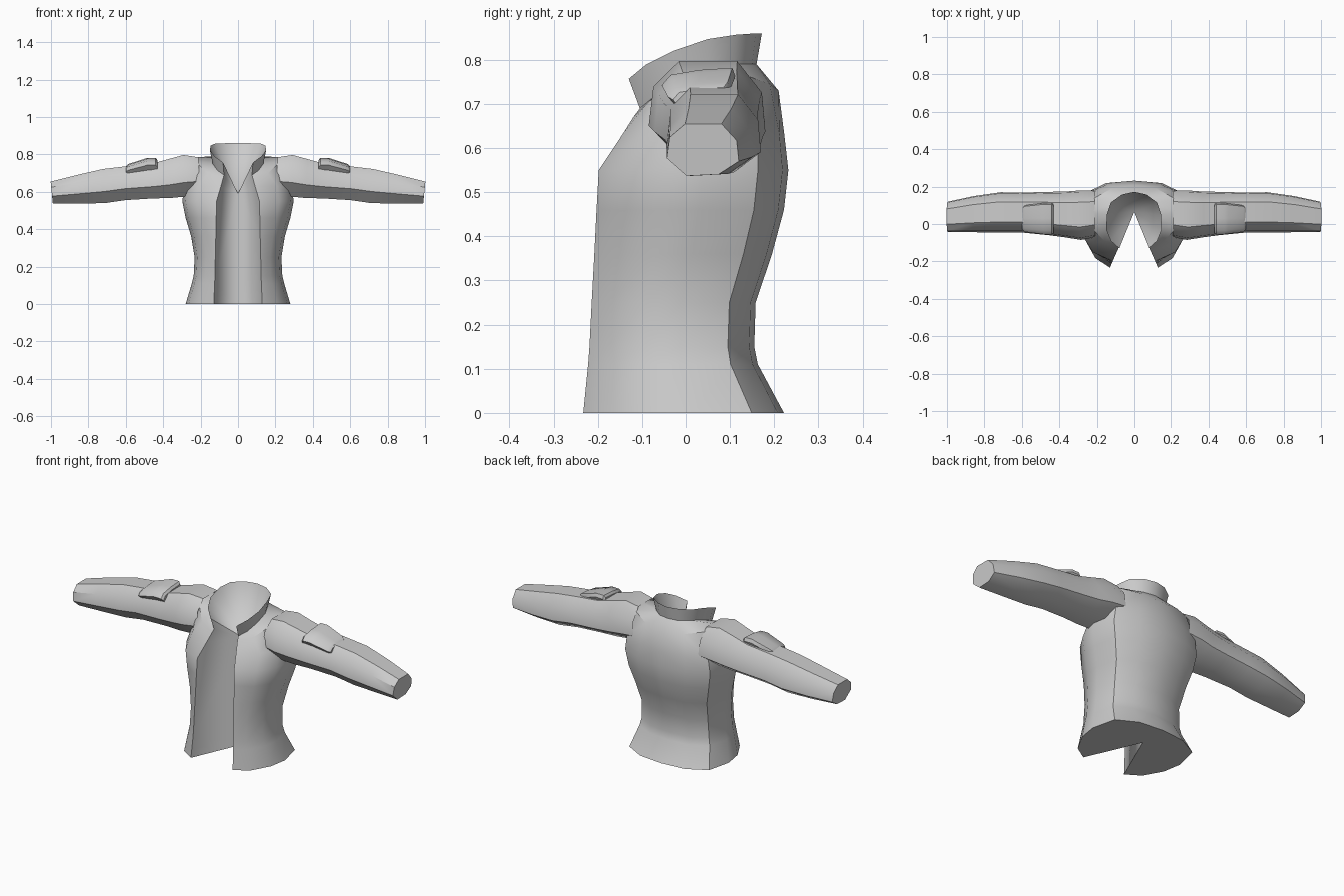
import bpy, bmesh, math

cube = bpy.data.objects.get("Cube")
if cube:
    bpy.data.objects.remove(cube, do_unlink=True)

cloth = bpy.data.materials.new("light_grey_cloth")
cloth.use_nodes = True
GREY = (0.6, 0.6, 0.6, 1)
cloth.diffuse_color = GREY
cloth.node_tree.nodes["Principled BSDF"].inputs["Base Color"].default_value = GREY


def finish(bm, name, angle):
    """Turn a half mesh into a mirrored, smooth shaded object."""
    bmesh.ops.recalc_face_normals(bm, faces=bm.faces[:])
    mesh = bpy.data.meshes.new(name)
    bm.to_mesh(mesh)
    bm.free()
    mesh.materials.append(cloth)
    ob = bpy.data.objects.new(name, mesh)
    bpy.context.collection.objects.link(ob)
    bpy.ops.object.select_all(action='DESELECT')
    bpy.context.view_layer.objects.active = ob
    ob.select_set(True)
    bpy.ops.object.shade_smooth_by_angle(angle=math.radians(angle))
    mirror = ob.modifiers.new("mirror", 'MIRROR')
    mirror.use_clip = True
    bpy.ops.object.modifier_move_to_index(modifier="mirror", index=0)
    return ob


def loft(bm, rings, closed):
    """Skin a list of point rings with quads and return the vertex rings."""
    rows = [[bm.verts.new(p) for p in ring] for ring in rings]
    n = len(rows[0])
    for a, b in zip(rows, rows[1:]):
        for i in range(n if closed else n - 1):
            j = (i + 1) % n
            bm.faces.new((a[i], a[j], b[j], b[i]))
    return rows


# Torso: half outlines from the front edge round to the middle of the back
OUTLINE = [(0, 0), (.74, .11), (.94, .33), (1, .55), (.89, .84), (.5, .97), (0, 1)]
SPINE_Y = .065


def torso_ring(z, width, front, back):
    ring = [(width * fx, front + (back - front) * fy, z) for fx, fy in OUTLINE]
    ring[0] = (.435 * (SPINE_Y - front), front, z)
    return ring


levels = [(0, .28, -.233, .222), (.11, .247, -.222, .163), (.15, .237, -.219, .155),
          (.25, .232, -.214, .158), (.36, .25, -.208, .195), (.46, .28, -.203, .222),
          (.55, .298, -.198, .232), (.63, .285, -.145, .223)]
shoulder = [(.08, -.12, .67), (.16, -.09, .70), (.23, -.02, .765), (.25, .06, .785),
            (.22, .135, .765), (.12, .19, .745), (0, .21, .73)]
collar_base = [(.075, -.105, .69), (.11, -.075, .715), (.135, -.02, .75),
               (.135, .05, .775), (.11, .11, .79), (.06, .15, .79), (0, .16, .79)]
collar_rim = [(.08, -.13, .757), (.125, -.09, .79), (.15, -.03, .82),
              (.147, .05, .847), (.125, .115, .857), (.065, .158, .86), (0, .172, .86)]

bm = bmesh.new()
rows = loft(bm, [torso_ring(*l) for l in levels] + [shoulder, collar_base, collar_rim], False)
low = bm.verts.new((0, SPINE_Y, 0))
high = bm.verts.new((0, SPINE_Y, .59))
bm.faces.new(rows[0] + [low])                       # hem
bm.faces.new([r[0] for r in rows] + [high, low])    # open front wall
for a, b in zip(rows[-1], rows[-1][1:]):            # inside of the collar
    bm.faces.new((a, b, high))
finish(bm, "jacket_body", 40)

# Sleeves: eight sided tubes tapering to the cuff
SECTION = [(.28, 0), (.72, .03), (1, .28), (.97, .68), (.76, 1), (.26, 1), (.04, .74), (0, .34)]
arm = [(.2, -.07, .18, .59, .785), (.28, -.085, .18, .575, .797), (.36, -.072, .174, .567, .775),
       (.45, -.06, .172, .565, .75), (.6, -.045, .168, .556, .735), (.71, -.045, .17, .54, .722),
       (.85, -.044, .15, .537, .69), (.99, -.044, .12, .537, .655)]
bm = bmesh.new()
rings = [[(x + .012 * fz, y0 + (y1 - y0) * fy, z0 + (z1 - z0) * fz) for fy, fz in SECTION]
         for x, y0, y1, z0, z1 in arm]
rows = loft(bm, rings, True)
bm.faces.new(rows[-1])
finish(bm, "sleeves", 40)

# Sleeve pockets: thick pads wrapped over the upper front of each arm
PAD = [(-.055, .745), (-.035, .768), (.03, .779), (.105, .784), (.112, .765), (.1, .735), (-.02, .705)]
bm = bmesh.new()
rings = []
for x, drop, size in [(.43, .012, .93), (.44, .003, 1), (.485, .002, 1),
                      (.505, .008, .97), (.585, .028, .85), (.598, .034, .72)]:
    rings.append([(x, .035 + (y - .035) * size, .74 + (z - .74) * size - drop) for y, z in PAD])
rows = loft(bm, rings, True)
bm.faces.new(rows[0])
bm.faces.new(rows[-1])
finish(bm, "sleeve_pockets", 40)
